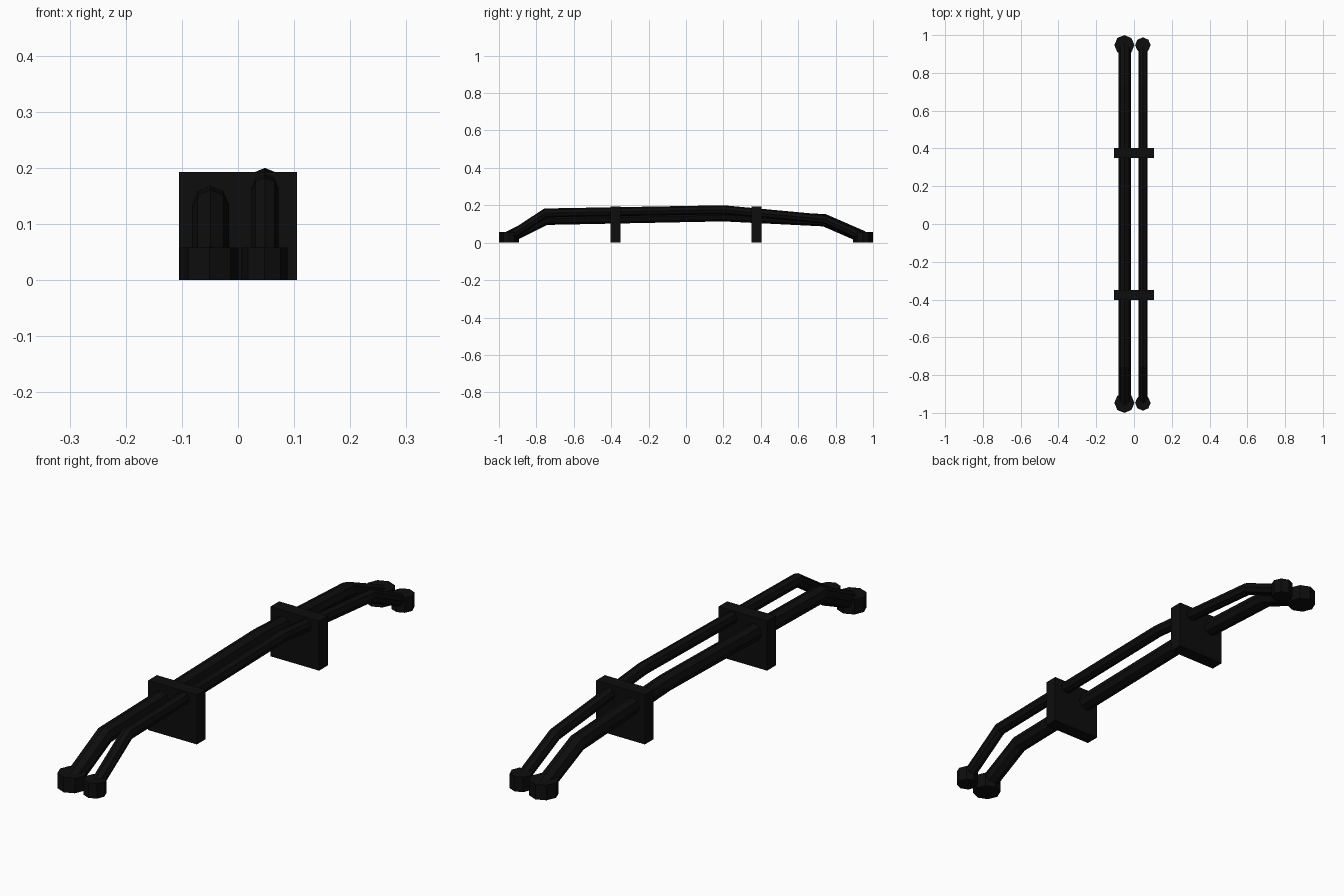
import bpy, bmesh, math
from mathutils import Vector

cube = bpy.data.objects.get("Cube")
if cube:
    bpy.data.objects.remove(cube, do_unlink=True)

black = bpy.data.materials.new("black_metal")
black.use_nodes = True
colour = (0.004, 0.004, 0.004, 1)
black.diffuse_color = colour
black.node_tree.nodes["Principled BSDF"].inputs["Base Color"].default_value = colour

SIDES = 8
END_Y = 0.947
CAP_HEIGHT = 0.058


def add_object(name, bm):
    bmesh.ops.recalc_face_normals(bm, faces=bm.faces[:])
    mesh = bpy.data.meshes.new(name)
    bm.to_mesh(mesh)
    bm.free()
    mesh.materials.append(black)
    obj = bpy.data.objects.new(name, mesh)
    bpy.context.collection.objects.link(obj)
    return obj


def pipe(name, x, radius, path):
    """Eight-sided pipe swept along (y, z) points with mitred bends."""
    pts = [Vector((x, y, z)) for y, z in path]
    bm = bmesh.new()
    rings = []
    for i, p in enumerate(pts):
        before = (p - pts[max(i - 1, 0)]).normalized()
        after = (pts[min(i + 1, len(pts) - 1)] - p).normalized()
        tangent = (before + after).normalized()
        up = Vector((1, 0, 0)).cross(tangent)
        miter = 1 / tangent.dot(after if after.length else before)
        ring = []
        for k in range(SIDES):
            a = math.tau * k / SIDES
            offset = Vector((math.cos(a), 0, 0)) + up * math.sin(a) * miter
            ring.append(bm.verts.new(p + offset * radius))
        rings.append(ring)
    for a, b in zip(rings, rings[1:]):
        for k in range(SIDES):
            n = (k + 1) % SIDES
            bm.faces.new((a[k], a[n], b[n], b[k]))
    bm.faces.new(rings[0])
    bm.faces.new(rings[-1])
    return add_object(name, bm)


def end_cap(name, x, y, radius):
    bm = bmesh.new()
    bmesh.ops.create_cone(bm, cap_ends=True, segments=SIDES, radius1=radius,
                          radius2=radius, depth=CAP_HEIGHT)
    obj = add_object(name, bm)
    obj.location = (x, y, CAP_HEIGHT / 2)


def bracket(name, y):
    bm = bmesh.new()
    bmesh.ops.create_cube(bm, size=1)
    bmesh.ops.scale(bm, vec=(0.21, 0.054, 0.193), verts=bm.verts[:])
    obj = add_object(name, bm)
    obj.location = (0, y, 0.0965)


# Two bent pipes side by side
pipe("thick_pipe", -0.049, 0.033,
     [(-END_Y, 0.03), (-0.75, 0.128), (0.2, 0.147), (0.74, 0.12), (END_Y, 0.03)])
pipe("thin_pipe", 0.048, 0.024,
     [(-END_Y, 0.03), (-0.75, 0.159), (0.2, 0.176), (0.74, 0.126), (END_Y, 0.03)])

# Foot caps and support plates at both ends
for side, s in (("front", -1), ("back", 1)):
    end_cap(side + "_thick_cap", -0.051, s * END_Y, 0.053)
    end_cap(side + "_thin_cap", 0.047, s * END_Y, 0.041)
    bracket(side + "_bracket", s * 0.376)
